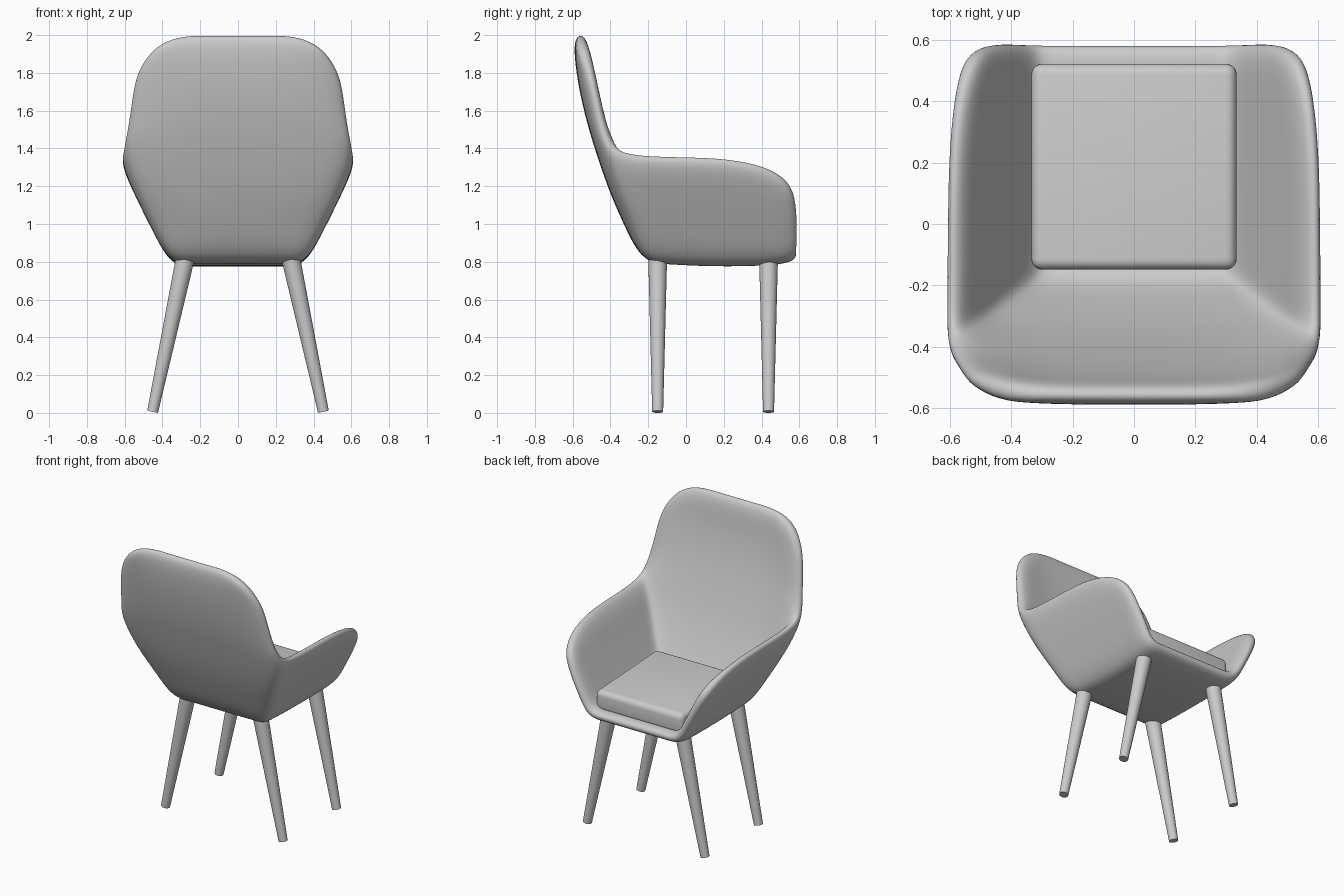
import bpy, bmesh, math
from mathutils import Vector

if "Cube" in bpy.data.objects:
    bpy.data.objects.remove(bpy.data.objects["Cube"])

grey = bpy.data.materials.new("soft grey")
grey.diffuse_color = (0.6, 0.6, 0.6, 1)
grey.use_nodes = True
grey.node_tree.nodes["Principled BSDF"].inputs["Base Color"].default_value = grey.diffuse_color


def finish(bm, name):
    me = bpy.data.meshes.new(name)
    bm.to_mesh(me)
    bm.free()
    ob = bpy.data.objects.new(name, me)
    bpy.context.collection.objects.link(ob)
    me.materials.append(grey)
    for p in me.polygons:
        p.use_smooth = True
    return ob


def add_grid(bm, rows):
    vs = [[bm.verts.new(p) for p in r] for r in rows]
    for a, b in zip(vs, vs[1:]):
        for i in range(len(a) - 1):
            bm.faces.new((a[i], a[i + 1], b[i + 1], b[i]))


# Outer control cage of the shell
COLS = [-1, -0.68, -0.35, 0, 0.35, 0.68, 1]
LEVEL = [0, 0.32, 0.64, 1]                       # wall rows, floor to arm rim
FLOOR = [0.80, 0.78, 0.775, 0.778, 0.787, 0.795]  # underside, front to back
ARM_RIM = [1.195, 1.29, 1.332, 1.343, 1.348, 1.395]
ARM_Y = [0.592, 0.44, 0.24, 0.06]
BACK_Z = [0.795 + 0.60 * t for t in LEVEL] + [1.52, 1.66, 1.81, 2.0]
BACK_Y = [-0.23, -0.325, -0.41, -0.482, -0.52, -0.555, -0.583, -0.60]
BACK_W = [None, None, None, 0.627, 0.59, 0.572, 0.545, 0.435]
CURL = [0, 0.03, 0.03, 0.035, 0.035, 0.04, 0.035, 0.005]  # sides come forward


def wall_x(z):
    t = (z - 0.78) / 0.56
    return 0.355 + 0.278 * t + 0.03 * max(0, t) * (1 - t)


def back_point(k, f):
    z = BACK_Z[k]
    w = BACK_W[k] or wall_x(z)
    y = BACK_Y[k] + CURL[k] * f ** 4
    if k == 7:
        z -= 0.055 * max(0, abs(f) - 0.68) / 0.32   # round top corners
    return Vector((w * f, y, z))


def arm_point(c, k, side):
    if c == 5:
        return back_point(k, side)
    z = FLOOR[c] + (ARM_RIM[c] - FLOOR[c]) * LEVEL[k]
    y = ARM_Y[c] if c < 4 else back_point(k, side).y + 0.14
    if c == 0 and k == 3:
        y -= 0.025                              # round arm front
    return Vector((side * wall_x(z), y, z))


bm = bmesh.new()
floor_edge = [arm_point(c, 0, 1) for c in range(6)]
add_grid(bm, [[(p.x * f, p.y, p.z) for f in COLS] for p in floor_edge])
add_grid(bm, [[back_point(k, f) for f in COLS] for k in range(8)])
for side in (-1, 1):
    add_grid(bm, [[arm_point(c, k, side) for k in range(4)] for c in range(6)])
bmesh.ops.remove_doubles(bm, verts=bm.verts, dist=0.001)
bmesh.ops.recalc_face_normals(bm, faces=bm.faces)
bm.normal_update()
low = min(bm.faces, key=lambda f: f.calc_center_median().z)
if low.normal.z > 0:
    bmesh.ops.reverse_faces(bm, faces=bm.faces)
shell = finish(bm, "shell")
sol = shell.modifiers.new("thickness", 'SOLIDIFY')
sol.thickness = 0.078
sol.offset = -1
sol.use_even_offset = True
sub = shell.modifiers.new("smooth", 'SUBSURF')
sub.levels = sub.render_levels = 3

# Seat cushion, tilted slightly down to the open side
bm = bmesh.new()
bmesh.ops.create_cube(bm, size=1)
for v in bm.verts:
    x, y, z = v.co
    v.co = Vector((x * 0.67, y * 0.672 + 0.187, z * 0.14 + 0.932 - 0.035 * y))
cushion = finish(bm, "seat_cushion")
bev = cushion.modifiers.new("soft edges", 'BEVEL')
bev.width = 0.035
bev.segments = 5

# Four splayed, tapered legs
for y, place in ((-0.15, "front"), (0.437, "rear")):
    for side, hand in ((-1, "left"), (1, "right")):
        foot = Vector((side * 0.452, y, 0.006))
        top = Vector((side * 0.277, y, 0.83))
        axis = top - foot
        bm = bmesh.new()
        bmesh.ops.create_cone(bm, cap_ends=True, segments=24, radius1=0.029,
                              radius2=0.05, depth=axis.length)
        rot = axis.to_track_quat('Z', 'Y')
        for v in bm.verts:
            v.co = rot @ v.co + (foot + top) / 2
        leg = finish(bm, f"{place}_{hand}_leg")
        for p in leg.data.polygons:
            p.use_smooth = len(p.vertices) == 4
